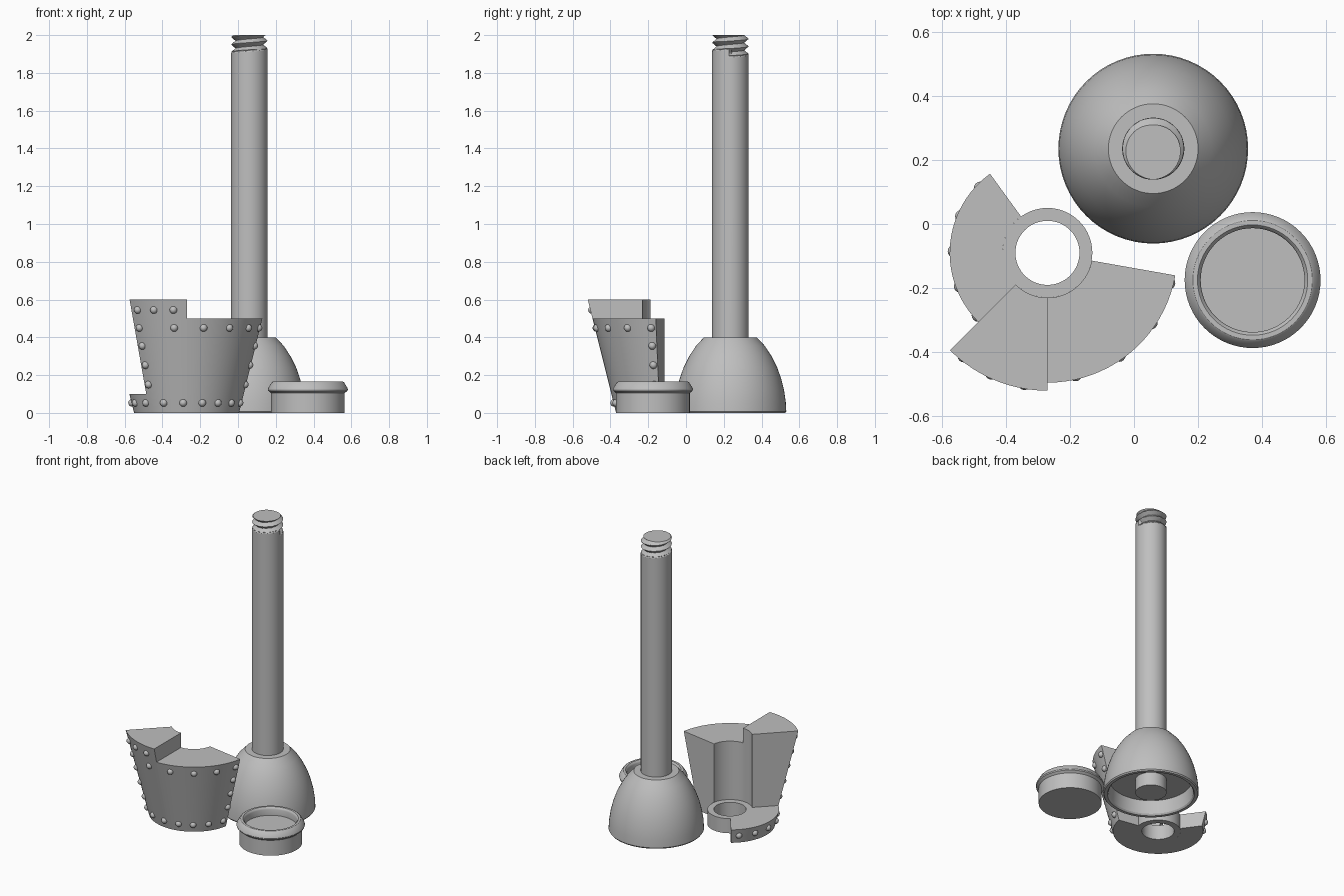
import bpy, bmesh, math
from mathutils import Matrix

if "Cube" in bpy.data.objects:
    bpy.data.objects.remove(bpy.data.objects["Cube"])

GREY = bpy.data.materials.new("plain grey")
GREY.diffuse_color = (0.52, 0.52, 0.52, 1)
GREY.use_nodes = True
GREY.node_tree.nodes["Principled BSDF"].inputs["Base Color"].default_value = GREY.diffuse_color


def finish(bm, name, loc, angle=30):
    bmesh.ops.remove_doubles(bm, verts=bm.verts, dist=1e-5)
    bmesh.ops.recalc_face_normals(bm, faces=bm.faces)
    me = bpy.data.meshes.new(name)
    bm.to_mesh(me)
    bm.free()
    ob = bpy.data.objects.new(name, me)
    ob.location = (loc[0], loc[1], 0)
    me.materials.append(GREY)
    bpy.context.collection.objects.link(ob)
    bpy.ops.object.select_all(action='DESELECT')
    bpy.context.view_layer.objects.active = ob
    ob.select_set(True)
    bpy.ops.object.shade_smooth_by_angle(angle=math.radians(angle))
    return ob


def lathe(name, profile, loc, closed=False, segs=64):
    """Spin an (r, z) profile around the vertical axis."""
    bm = bmesh.new()
    vs = [bm.verts.new((r, 0, z)) for r, z in profile]
    pairs = list(zip(vs, vs[1:])) + ([(vs[-1], vs[0])] if closed else [])
    edges = [bm.edges.new(p) for p in pairs]
    bmesh.ops.spin(bm, geom=vs + edges, cent=(0, 0, 0), axis=(0, 0, 1),
                   angle=2 * math.pi, steps=segs, use_duplicate=False)
    return finish(bm, name, loc)


# Bell-shaped base, recessed underneath
BASE = (0.06, 0.235)
lathe("bell_base", [(0, 0.1), (0.255, 0.1), (0.262, 0.01), (0.27, 0), (0.29, 0), (0.296, 0.008),
                    (0.293, 0.06), (0.284, 0.12), (0.269, 0.18), (0.248, 0.24),
                    (0.218, 0.3), (0.182, 0.355), (0.14, 0.4), (0, 0.4)], BASE)

# Pole with a helical thread cut into its top end
R, PITCH, START, SEGS = 0.097, 0.04, 1.89, 48


def pole_radius(theta, z):
    u = z - START - PITCH * theta / (2 * math.pi)
    if u < 0:
        return R - max(0, 0.006 + u)
    return R - 0.024 * (1 - abs(2 * ((u / PITCH) % 1) - 1))


bm = bmesh.new()
heights = [0.01, 1.88] + [START - 0.005 + 0.0025 * i for i in range(47)]
rings = []
for z in heights:
    ring = []
    for i in range(SEGS):
        t = 2 * math.pi * (i + 0.5) / SEGS
        r = pole_radius(t, z)
        ring.append(bm.verts.new((r * math.cos(t), r * math.sin(t), z)))
    rings.append(ring)
for a, b in zip(rings, rings[1:]):
    for i in range(SEGS):
        j = (i + 1) % SEGS
        bm.faces.new((a[i], a[j], b[j], b[i]))
bm.faces.new(rings[0])
bm.faces.new(rings[-1])
finish(bm, "threaded_pole", BASE)

# Round cap with a flared lip and recessed top
lathe("round_cap", [(0, 0), (0.195, 0), (0.195, 0.105), (0.21, 0.117), (0.212, 0.125),
                    (0.209, 0.133), (0.192, 0.161), (0.186, 0.165), (0.172, 0.165),
                    (0.165, 0.158), (0.162, 0.15), (0.162, 0.11), (0, 0.11)], (0.37, -0.175))

# Hub ring of the stepped shell
SHELL = (-0.27, -0.09)
lathe("hub_ring", [(0.1, 0), (0.14, 0), (0.14, 0.1), (0.1, 0.1)], SHELL, closed=True)


def shell_radius(z):
    return 0.28 + 0.25 * z


def sector(name, a0, a1, height):
    """Wedge of a flared ring between two angles."""
    bm = bmesh.new()
    section = [(0.14, 0), (shell_radius(0), 0), (shell_radius(height), height), (0.14, height)]
    steps = round((a1 - a0) / 4)
    rows = []
    for i in range(steps + 1):
        t = math.radians(a0 + (a1 - a0) * i / steps)
        rows.append([bm.verts.new((r * math.cos(t), r * math.sin(t), z)) for r, z in section])
    for a, b in zip(rows, rows[1:]):
        for k in range(4):
            bm.faces.new((a[k], a[(k + 1) % 4], b[(k + 1) % 4], b[k]))
    bm.faces.new(rows[0])
    bm.faces.new(rows[-1])
    finish(bm, name, SHELL)


sector("low_shell", 126, 225, 0.1)
sector("tall_shell", 225, 270, 0.6)
sector("middle_shell", 270, 350, 0.5)

# Rivets along the shell borders, as (angle, height)
spots = [(a, 0.053) for a in (136, 157, 179, 201, 222, 245, 266, 286, 304, 323, 343)]
spots += [(a, 0.45) for a in (230, 260, 283, 305, 326, 346)]
spots += [(a, 0.545) for a in (231, 245, 260)]
spots += [(a, z) for a in (230, 346) for z in (0.15, 0.253, 0.355)]
bm = bmesh.new()
for a, z in spots:
    t, r = math.radians(a), shell_radius(z) - 0.002
    bmesh.ops.create_uvsphere(bm, u_segments=16, v_segments=10, radius=0.02,
                              matrix=Matrix.Translation((r * math.cos(t), r * math.sin(t), z)))
finish(bm, "rivets", SHELL, 60)
